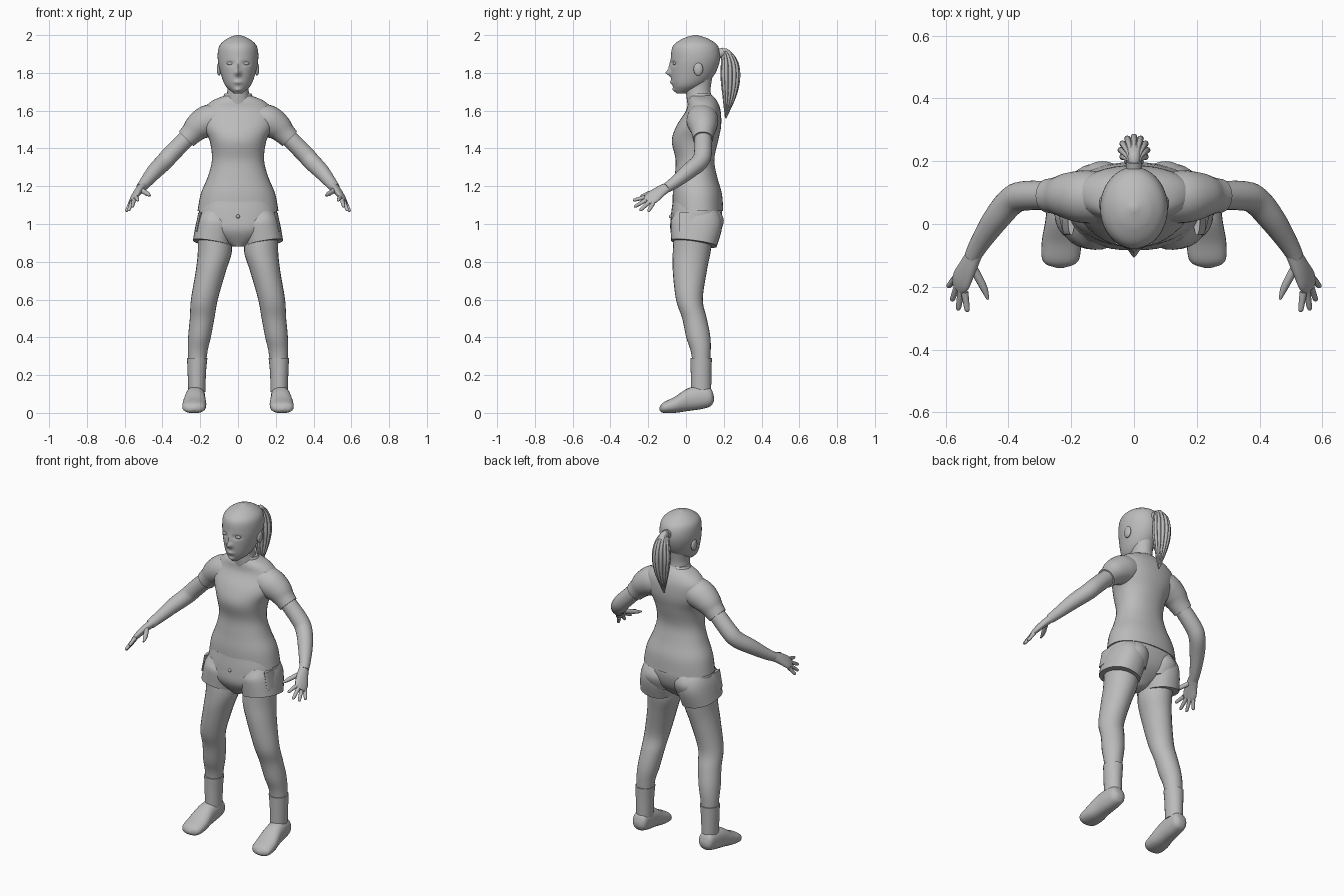
import bpy, bmesh, math
from mathutils import Vector

old = bpy.data.objects.get("Cube")
if old:
    bpy.data.objects.remove(old, do_unlink=True)

grey = bpy.data.materials.new("plain grey")
grey.use_nodes = True
tone = (0.5, 0.5, 0.5, 1)
grey.diffuse_color = tone
grey.node_tree.nodes["Principled BSDF"].inputs["Base Color"].default_value = tone
across, back, up = Vector((1, 0, 0)), Vector((0, 1, 0)), Vector((0, 0, 1))


def finish(name, bm, mirror=False):
    """Turn a bmesh into a smooth object, copied to the other side if asked."""
    bmesh.ops.recalc_face_normals(bm, faces=bm.faces)
    mesh = bpy.data.meshes.new(name)
    bm.to_mesh(mesh)
    bm.free()
    mesh.materials.append(grey)
    part = bpy.data.objects.new(name, mesh)
    bpy.context.collection.objects.link(part)
    if mirror:
        part.modifiers.new("mirror", "MIRROR").use_mirror_merge = False
    bpy.ops.object.select_all(action="DESELECT")
    part.select_set(True)
    bpy.context.view_layer.objects.active = part
    bpy.ops.object.shade_smooth_by_angle(angle=math.radians(50))


def spline(rows, steps):
    """Smooth curve through rows of numbers."""
    rows = [Vector(row) for row in rows]
    rows = [rows[0], *rows, rows[-1]]
    curve = []
    for a, b, c, d in zip(rows, rows[1:], rows[2:], rows[3:]):
        for step in range(steps):
            t = step / steps
            bend = (2 * a - 5 * b + 4 * c - d) * t * t
            twist = (3 * b - a - 3 * c + d) * t * t * t
            curve.append(b + ((c - a) * t + bend + twist) / 2)
    return curve + [rows[-1]]


def rounded(value, power):
    """Squared-off sine or cosine."""
    return math.copysign(abs(value) ** (2 / power), value)


def loft(name, rows, side=across, axis=None, power=2, sides=24, steps=5,
         mirror=False, shape=None):
    """Skin rings given as (x, y, z, radius along side, other radius if different)."""
    rings = spline([(*row[:4], row[-1]) for row in rows], steps)
    centres = [Vector(ring[:3]) for ring in rings]
    bm = bmesh.new()
    loops = []
    for i, ring in enumerate(rings):
        before, after = centres[max(i - 1, 0)], centres[min(i + 1, len(rings) - 1)]
        along = axis or (after - before).normalized()
        wide = (side - along * side.dot(along)).normalized()
        deep = along.cross(wide)
        loop = []
        for k in range(sides):
            angle = math.tau * k / sides
            point = (centres[i] + wide * ring[3] * rounded(math.cos(angle), power)
                     + deep * ring[4] * rounded(math.sin(angle), power))
            loop.append(bm.verts.new(shape(point) if shape else point))
        loops.append(loop)
    for lower, upper in zip(loops, loops[1:]):
        for k in range(sides):
            bm.faces.new((lower[k], lower[k - 1], upper[k - 1], upper[k]))
    bm.faces.new(loops[0])
    bm.faces.new(loops[-1])
    finish(name, bm, mirror)


def body(name, rows, **options):
    """Level rings on the centre line, given as (z, half width, front, rear)."""
    loft(name, [(0, (front + rear) / 2, z, width, (rear - front) / 2)
                for z, width, front, rear in rows], axis=up, **options)


def ball(name, centre, size, mirror=False):
    bm = bmesh.new()
    bmesh.ops.create_uvsphere(bm, u_segments=16, v_segments=10, radius=1)
    bmesh.ops.scale(bm, vec=size, verts=bm.verts)
    bmesh.ops.translate(bm, vec=centre, verts=bm.verts)
    finish(name, bm, mirror)


# Facial relief: nose, nose bridge, eye sockets, lips and chin
relief = [(0, 1.8, -.025, .015, .015), (0, 1.83, -.01, .01, .03),
          (.04, 1.85, .01, .02, .01), (0, 1.75, -.01, .02, .01), (0, 1.71, -.01, .02, .01)]


def face_shape(point):
    if point.y < .02:
        for x, z, push, width, height in relief:
            reach = ((abs(point.x) - x) / width) ** 2 + ((point.z - z) / height) ** 2
            point.y += push * math.exp(-reach)
    return point


# Head and neck
body("head", [(1.69, .02, -.05, 0), (1.73, .065, -.07, .09), (1.79, .09, -.08, .15),
              (1.87, .107, -.08, .18), (1.94, .1, -.07, .17), (1.98, .06, -.02, .12),
              (2, .01, .04, .06)], sides=64, steps=10, shape=face_shape)
body("neck", [(1.62, .08, .01, .15), (1.7, .057, 0, .13), (1.78, .06, 0, .14)])
ball("eye", (.04, -.06, 1.85), (.02, .01, .01), mirror=True)
ball("ear", (.1, .065, 1.82), (.012, .025, .035), mirror=True)

# Ponytail: a core with locks that follow its outside
tail = [(.18, 1.9, .02), (.21, 1.91, .02), (.23, 1.86, .036), (.235, 1.78, .042),
        (.23, 1.68, .03), (.21, 1.56, .003)]
loft("ponytail_core", [(0, *row) for row in tail])
lock_count = 12
for i in range(lock_count):
    angle = math.tau * i / lock_count
    loft("ponytail_lock_%d" % (i + 1),
         [(r * math.cos(angle), y + r * math.sin(angle), z, r / 4) for y, z, r in tail],
         sides=8)
loft("hair_tie", [(0, .17, 1.9, .025), (0, .2, 1.91, .025)])

# Shirt
body("shirt", [(1.07, .214, -.07, .197), (1.16, .197, -.07, .19), (1.25, .16, -.06, .165),
               (1.34, .138, -.055, .15), (1.44, .15, -.075, .17), (1.52, .185, -.05, .186),
               (1.6, .185, 0, .183), (1.65, .14, .01, .165), (1.68, .07, .02, .14)],
     power=2.2, sides=40)
loft("sleeve", [(.1, .085, 1.56, .08), (.16, .087, 1.545, .084), (.21, .09, 1.515, .074),
                (.245, .09, 1.48, .06), (.275, .09, 1.45, .054)], side=back, mirror=True)
loft("collar", [(0, .08, 1.67, .08, .065), (0, .075, 1.69, .07, .056)], axis=up)

# Shorts
body("shorts_hips", [(1.12, .19, -.07, .185), (1.04, .208, -.08, .19), (.96, .17, -.08, .16),
                     (.88, .03, -.03, .07)], power=2.4, sides=40)
loft("shorts_leg", [(.105, .055, 1.06, .085, .115), (.12, .055, 1, .1, .137),
                    (.138, .042, .897, .102, .122)], power=2.3, sides=32, mirror=True)
loft("buttock", [(.09, .13, 1.1, .03), (.1, .135, 1.02, .075, .065), (.1, .12, .94, .07, .05)],
     axis=up, mirror=True)
loft("pocket_flap", [(.2, .01, 1.06, .01, .045), (.22, .02, .96, .01, .055)],
     axis=up, mirror=True)
ball("button", (0, -.08, 1.04), (.01, .01, .01))

# Legs and socks
loft("leg", [(.125, .04, .95, .088, .105), (.123, .03, .85, .09, .1), (.144, .02, .75, .08, .09),
             (.178, .018, .6, .071), (.19, .045, .5, .065), (.204, .065, .4, .06, .064),
             (.215, .08, .3, .05), (.217, .08, .11, .04)], axis=up, mirror=True)
loft("sock", [(.216, .08, .29, .054, .057), (.218, .08, .22, .049, .055),
              (.218, .08, .11, .045, .053)], axis=up, mirror=True)

# Shoes, from heel to toe: (y, sole, top, half width)
shoe = [(.147, .06, .09, .02), (.13, .035, .13, .043), (.08, .02, .142, .05),
        (.01, .01, .13, .055), (-.06, 0, .085, .063), (-.12, 0, .055, .055),
        (-.14, .015, .03, .01)]
loft("shoe", [(.228 - y / 20, y, (sole + top) / 2, width, (top - sole) / 2)
              for y, sole, top, width in shoe], axis=-back, power=2.3, mirror=True)

# Arms and hands
loft("arm", [(.235, .09, 1.49, .045), (.345, .09, 1.38, .047), (.39, .073, 1.33, .046),
             (.44, .015, 1.28, .042), (.49, -.06, 1.22, .032), (.515, -.105, 1.19, .026)],
     side=back, mirror=True)
spread = Vector((2, 3, -2)).normalized()
loft("palm", [(.505, -.09, 1.2, .026, .023), (.53, -.14, 1.17, .035, .02),
              (.55, -.18, 1.14, .041, .016), (.56, -.205, 1.12, .03, .01)],
     side=spread, mirror=True)
middle = Vector((.554, -.195, 1.127))
tips = {"index_finger": (.53, -.28, 1.125), "middle_finger": (.56, -.275, 1.09),
        "ring_finger": (.58, -.245, 1.07), "little_finger": (.592, -.2, 1.066)}
for i, (name, tip) in enumerate(tips.items()):
    knuckle = middle + spread * (i - 1.5) / 50
    loft(name, [(*knuckle.lerp(Vector(tip), t), r)
                for t, r in ((0, .012), (.5, .01), (.9, .008), (1, .002))],
         sides=12, mirror=True)
loft("thumb", [(.52, -.125, 1.185, .014), (.48, -.2, 1.16, .012), (.465, -.24, 1.15, .004)],
     sides=12, mirror=True)
